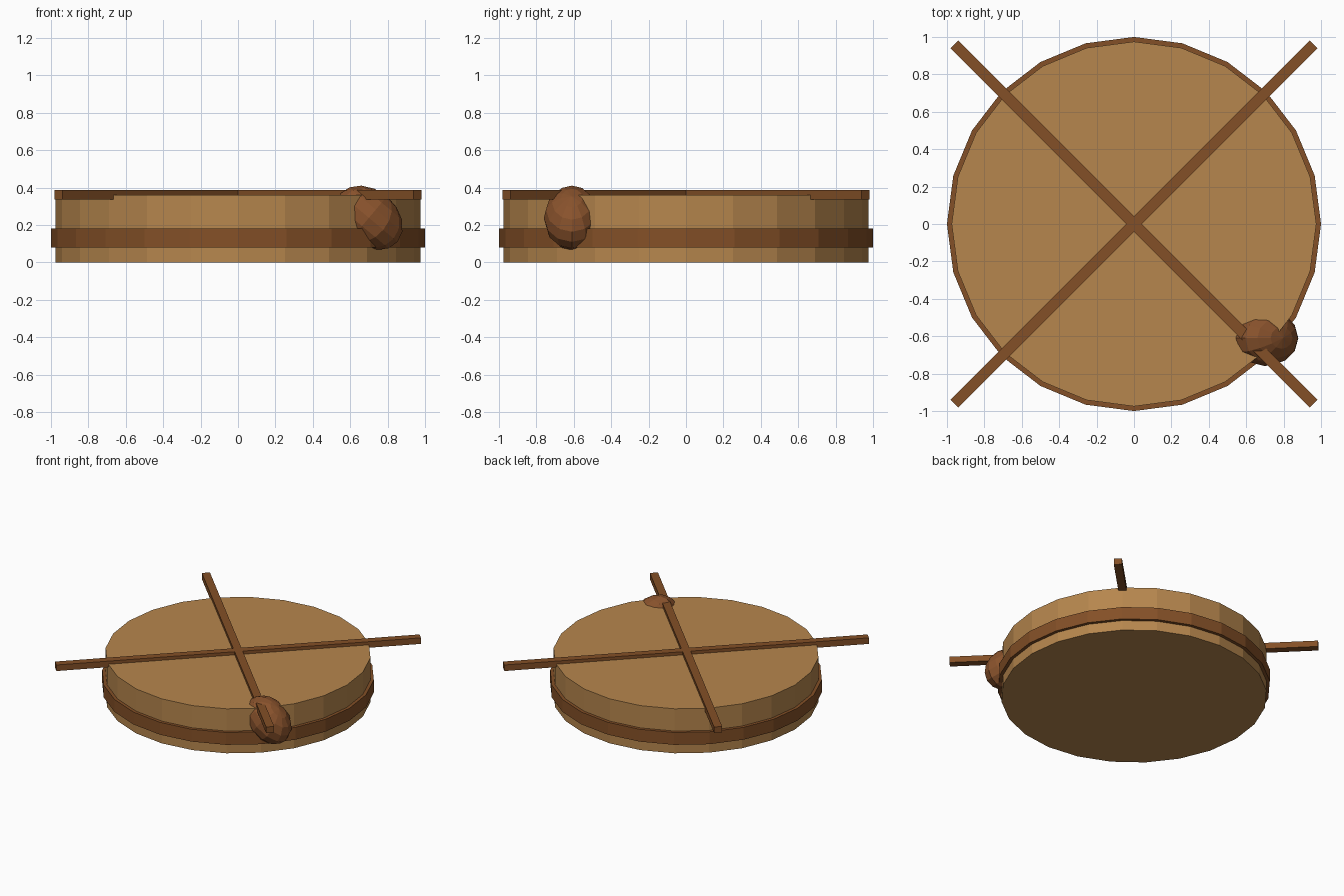
import bpy
from math import radians, pi

if "Cube" in bpy.data.objects:
    bpy.data.objects.remove(bpy.data.objects["Cube"])


def material(name, rgb):
    m = bpy.data.materials.new(name)
    m.diffuse_color = (*rgb, 1)
    m.use_nodes = True
    m.node_tree.nodes["Principled BSDF"].inputs["Base Color"].default_value = m.diffuse_color
    return m


light_wood = material("light_wood", (0.47, 0.24, 0.075))
dark_wood = material("dark_wood", (0.23, 0.08, 0.02))
knob_wood = material("knob_wood", (0.25, 0.085, 0.025))


def finish(name, mat):
    ob = bpy.context.object
    ob.name = name
    ob.data.materials.append(mat)
    return ob


def disc(name, radius, z0, z1, mat):
    # quarter turn is a whole number of sides, so corners sit on the axes
    bpy.ops.mesh.primitive_cylinder_add(vertices=24, radius=radius, depth=z1 - z0,
                                        location=(0, 0, (z0 + z1) / 2))
    return finish(name, mat)


# round body and the raised band around it
disc("drum_body", 0.975, 0.0, 0.36, light_wood)
disc("rim_band", 1.0, 0.08, 0.18, dark_wood)

# two crossed bars half sunk into the top
for name, turn in (("cross_bar_a", pi / 4), ("cross_bar_b", -pi / 4)):
    bpy.ops.mesh.primitive_cube_add(size=1, location=(0, 0, 0.361), rotation=(0, 0, turn))
    bar = finish(name, dark_wood)
    bar.scale = (2.715, 0.06, 0.049)

# faceted egg-shaped knob, leaning outwards and down through the rim
bpy.ops.mesh.primitive_uv_sphere_add(segments=12, ring_count=8, radius=1,
                                     location=(0.70, -0.61, 0.238),
                                     rotation=(0, radians(40), 0))
knob = finish("side_knob", knob_wood)
knob.scale = (0.2, 0.15, 0.15)
